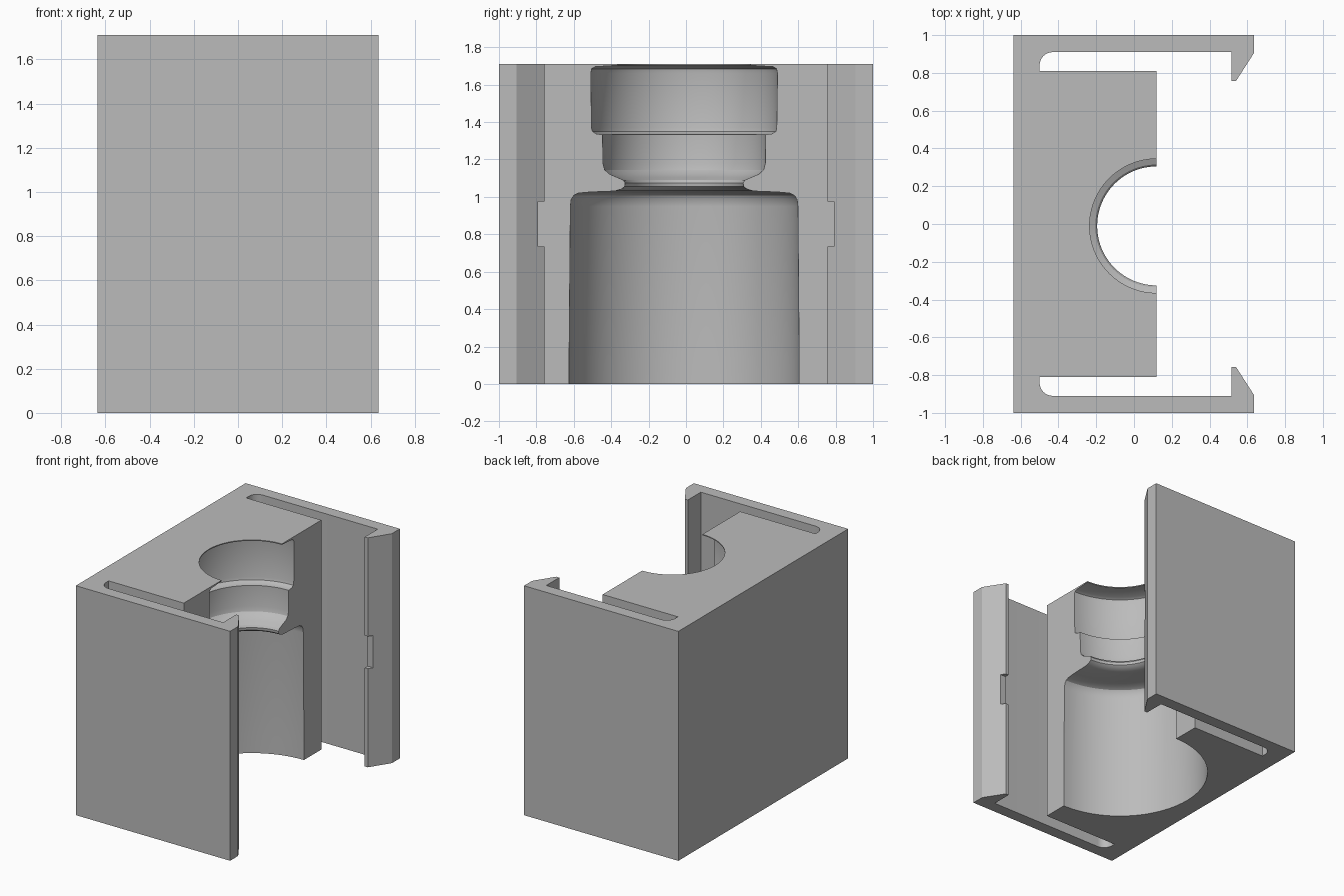
import bpy, bmesh, math

cube = bpy.data.objects.get("Cube")
if cube:
    bpy.data.objects.remove(cube, do_unlink=True)

HEIGHT = 1.71
grey = bpy.data.materials.new("plain grey")
grey.use_nodes = True
colour = (0.5, 0.5, 0.5, 1)
grey.diffuse_color = colour
grey.node_tree.nodes["Principled BSDF"].inputs["Base Color"].default_value = colour


def make_object(name, bm):
    bmesh.ops.recalc_face_normals(bm, faces=bm.faces[:])
    mesh = bpy.data.meshes.new(name)
    bm.to_mesh(mesh)
    bm.free()
    mesh.materials.append(grey)
    obj = bpy.data.objects.new(name, mesh)
    bpy.context.collection.objects.link(obj)
    return obj


def extrude_outline(name, points, height):
    bm = bmesh.new()
    face = bm.faces.new([bm.verts.new((x, y, 0)) for x, y in points])
    top = bmesh.ops.extrude_face_region(bm, geom=[face])["geom"]
    verts = [v for v in top if isinstance(v, bmesh.types.BMVert)]
    bmesh.ops.translate(bm, verts=verts, vec=(0, 0, height))
    return make_object(name, bm)


def lathe(name, profile, centre, steps=96):
    bm = bmesh.new()
    rings = []
    for r, z in profile:
        rings.append([bm.verts.new((centre[0] + r * math.cos(math.tau * i / steps),
                                    centre[1] + r * math.sin(math.tau * i / steps), z))
                      for i in range(steps)])
    for low, high in zip(rings, rings[1:]):
        for i in range(steps):
            j = (i + 1) % steps
            bm.faces.new((low[i], low[j], high[j], high[i]))
    bm.faces.new(rings[0])
    bm.faces.new(rings[-1])
    return make_object(name, bm)


def box(name, low, high):
    bm = bmesh.new()
    bmesh.ops.create_cube(bm, size=1)
    for v in bm.verts:
        v.co = [h if c > 0 else l for c, l, h in zip(v.co, low, high)]
    return make_object(name, bm)


# Half outline: block edge, slot with one rounded corner, clip arm and hook
half = [(0.12, 0.81), (-0.5, 0.81)]
for i in range(9):
    a = math.pi - i * math.pi / 16
    half.append((-0.43 + 0.07 * math.cos(a), 0.84 + 0.07 * math.sin(a)))
half += [(0.515, 0.91), (0.515, 0.757), (0.54, 0.757), (0.635, 0.905),
         (0.635, 1), (-0.637, 1)]
outline = half + [(x, -y) for x, y in reversed(half)]
holder = extrude_outline("holder_block", outline, HEIGHT)

# Vial shaped cavity: body, shoulder, neck, collar, cap and mouth
profile = [(0.615, -0.1), (0.615, 0.13), (0.608, 0.95), (0.604, 0.985),
           (0.59, 1.008), (0.565, 1.02), (0.5, 1.026), (0.37, 1.031),
           (0.335, 1.042), (0.318, 1.055), (0.315, 1.075), (0.325, 1.09),
           (0.36, 1.105), (0.4, 1.122), (0.425, 1.145), (0.434, 1.18),
           (0.436, 1.333), (0.47, 1.337), (0.49, 1.35), (0.495, 1.37),
           (0.499, 1.66), (0.494, 1.685), (0.475, 1.696), (0.355, 1.703),
           (0.355, 1.8)]
cutters = [lathe("vial_cutter", profile, (0.12, -0.01))]

# Notches in the hook tips
for side, y0, y1 in (("left", 0.7, 0.79), ("right", -0.79, -0.7)):
    cutters.append(box(side + "_notch_cutter", (0.4, y0, 0.735), (0.7, y1, 0.975)))

bpy.ops.object.select_all(action="DESELECT")
holder.select_set(True)
bpy.context.view_layer.objects.active = holder
for cutter in cutters:
    cutter.hide_render = True
    mod = holder.modifiers.new(cutter.name, "BOOLEAN")
    mod.operation = "DIFFERENCE"
    mod.solver = "EXACT"
    mod.object = cutter
    bpy.ops.object.modifier_apply(modifier=mod.name)
for cutter in cutters:
    bpy.data.objects.remove(cutter, do_unlink=True)
bpy.ops.object.shade_smooth_by_angle(angle=math.radians(30))
